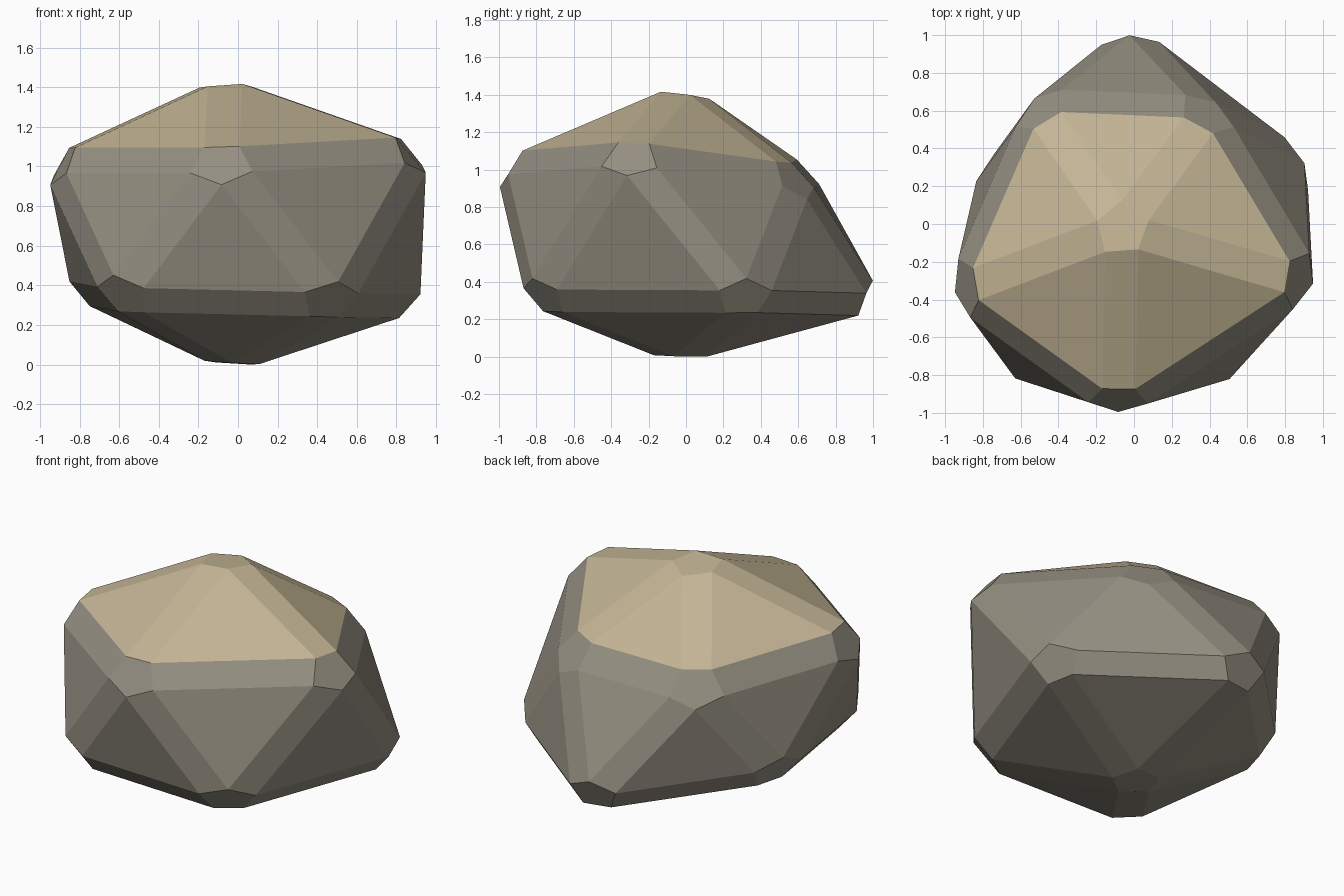
import bpy
import bmesh

cube = bpy.data.objects.get("Cube")
if cube:
    bpy.data.objects.remove(cube, do_unlink=True)


def make_material(name, color):
    mat = bpy.data.materials.new(name)
    mat.use_nodes = True
    mat.diffuse_color = color
    mat.node_tree.nodes["Principled BSDF"].inputs["Base Color"].default_value = color
    return mat


stone = make_material("grey stone", (0.30, 0.275, 0.22, 1))
sand = make_material("sandy top", (0.55, 0.46, 0.30, 1))

# Corners of an irregular twenty-sided boulder, rings running front, +x, back, -x
peak = (-0.063, -0.02, 1.49)
upper_ring = [(-0.085, -1.03, 1.06), (0.992, -0.33, 1.12), (0.418, 0.63, 0.985),
              (-0.542, 0.672, 1.01), (-0.997, -0.376, 1.058)]
lower_ring = [(0.522, -0.848, 0.279), (0.955, 0.355, 0.273), (-0.016, 1.094, 0.252),
              (-0.855, 0.24, 0.345), (-0.65, -0.846, 0.307)]
base = (-0.025, -0.02, -0.05)

bm = bmesh.new()
top = bm.verts.new(peak)
bottom = bm.verts.new(base)
upper = [bm.verts.new(p) for p in upper_ring]
lower = [bm.verts.new(p) for p in lower_ring]
for i in range(5):
    j = (i + 1) % 5
    bm.faces.new((top, upper[i], upper[j]))
    bm.faces.new((upper[i], lower[i], upper[j]))
    bm.faces.new((lower[i], lower[j], upper[j]))
    bm.faces.new((bottom, lower[j], lower[i]))

# Chipped edges: one flat bevel along every edge
bmesh.ops.bevel(bm, geom=bm.edges[:], offset=0.09, offset_type='OFFSET',
                segments=1, profile=0.5, affect='EDGES', clamp_overlap=True)
bmesh.ops.recalc_face_normals(bm, faces=bm.faces[:])
bm.normal_update()

# Sand colour on the faces that look up
for face in bm.faces:
    face.smooth = False
    face.material_index = 1 if face.normal.z > 0.74 else 0

# Rest the boulder on the ground
lowest = min(v.co.z for v in bm.verts)
for v in bm.verts:
    v.co.z -= lowest

mesh = bpy.data.meshes.new("boulder")
bm.to_mesh(mesh)
bm.free()
mesh.materials.append(stone)
mesh.materials.append(sand)
boulder = bpy.data.objects.new("boulder", mesh)
bpy.context.collection.objects.link(boulder)
